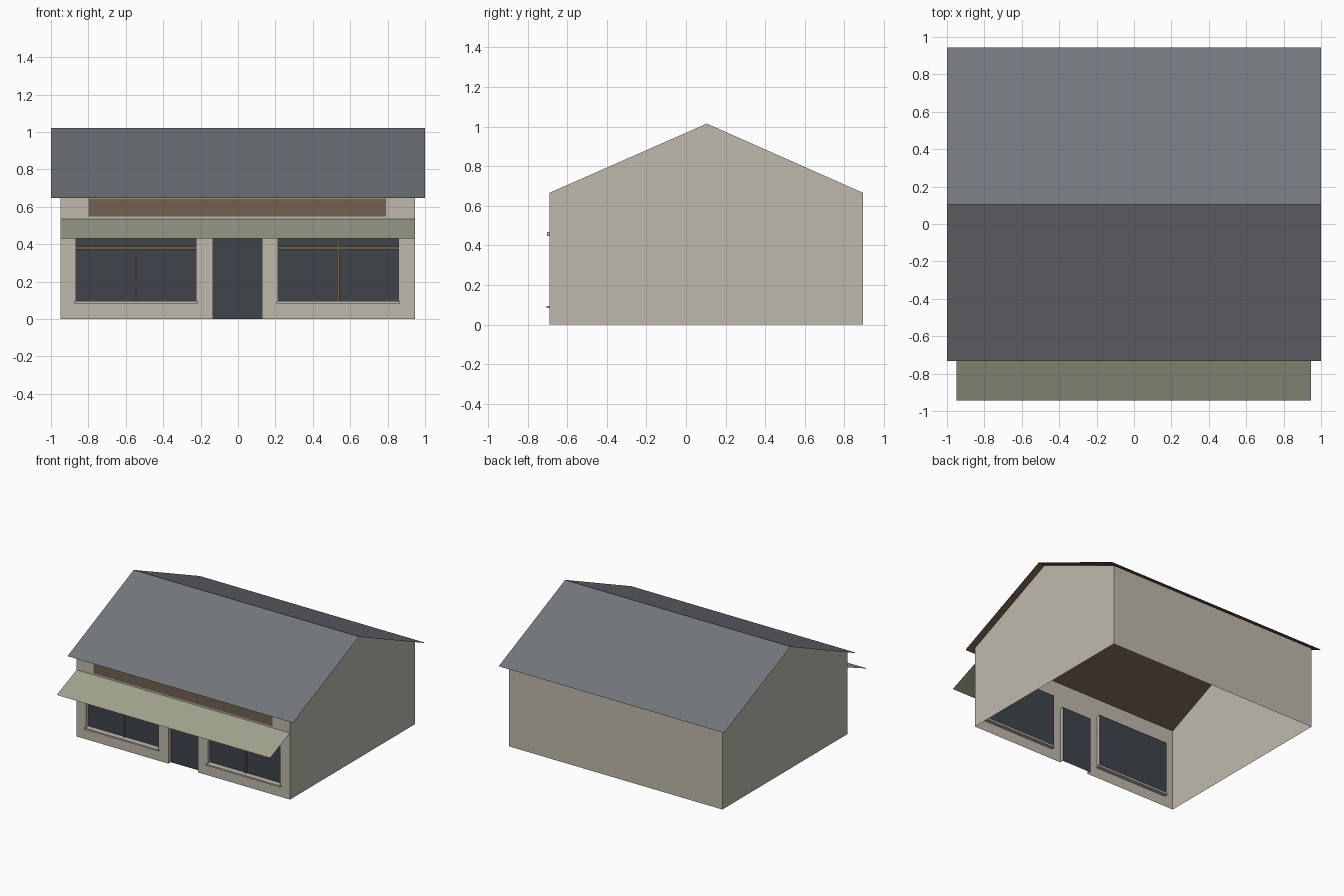
import bpy

if "Cube" in bpy.data.objects:
    bpy.data.objects.remove(bpy.data.objects["Cube"])

XL, XR = -0.95, 0.945            # wall sides
YF, YB = -0.69, 0.895            # wall front and back
EAVE, RIDGE, YR = 0.665, 1.015, 0.105
GLASS_Y = YF + 0.03
WIN = [(-0.865, -0.225), (0.215, 0.857)]
WZ0, WZ1, DZ = 0.095, 0.52, 0.455
DOOR = (-0.135, 0.127)


def mat(name, c):
    m = bpy.data.materials.new(name)
    m.diffuse_color = (*c, 1)
    m.use_nodes = True
    m.node_tree.nodes["Principled BSDF"].inputs["Base Color"].default_value = m.diffuse_color
    return m


WALL = mat("plaster", (0.52, 0.49, 0.42))
ROOF = mat("slate", (0.17, 0.18, 0.20))
WOOD = mat("brown_wood", (0.17, 0.12, 0.08))
GLASS = mat("dark_glass", (0.05, 0.06, 0.07))
CANVAS = mat("olive_canvas", (0.36, 0.36, 0.27))


def mesh(name, verts, faces, m):
    me = bpy.data.meshes.new(name)
    me.from_pydata(verts, [], faces)
    me.validate()
    me.materials.append(m)
    ob = bpy.data.objects.new(name, me)
    bpy.context.collection.objects.link(ob)
    return ob


def box(name, x0, x1, y0, y1, z0, z1, m):
    v = [(x, y, z) for z in (z0, z1) for y in (y0, y1) for x in (x0, x1)]
    f = [(0, 2, 3, 1), (4, 5, 7, 6), (0, 1, 5, 4), (2, 6, 7, 3), (0, 4, 6, 2), (1, 3, 7, 5)]
    return mesh(name, v, f, m)


def panel(name, x0, x1, y, z0, z1, m):
    return mesh(name, [(x0, y, z0), (x1, y, z0), (x1, y, z1), (x0, y, z1)], [(0, 1, 2, 3)], m)


# Side and back walls (open underneath)
def gable(x):
    return [(x, YF, 0), (x, YB, 0), (x, YB, EAVE), (x, YR, RIDGE), (x, YF, EAVE)]


mesh("side_and_back_walls", gable(XL) + gable(XR),
     [(4, 3, 2, 1, 0), (5, 6, 7, 8, 9), (6, 1, 2, 7)], WALL)

# Front wall: grid of cells with the openings left out
openings = [(a, b, WZ0, WZ1) for a, b in WIN] + [(*DOOR, 0, DZ)]
xs = sorted({XL, XR, *DOOR, *WIN[0], *WIN[1]})
zs = [0, WZ0, DZ, WZ1, EAVE]
verts = [(x, YF, z) for z in zs for x in xs]
faces, n = [], len(xs)
for j in range(len(zs) - 1):
    for i in range(n - 1):
        cx, cz = (xs[i] + xs[i + 1]) / 2, (zs[j] + zs[j + 1]) / 2
        if not any(a < cx < b and c < cz < d for a, b, c, d in openings):
            k = j * n + i
            faces.append((k, k + 1, k + n + 1, k + n))
mesh("front_wall", verts, faces, WALL)

# Recesses and glazing behind each opening
for name, (a, b, c, d) in zip(("left_window", "right_window", "door"), openings):
    v = [(x, y, z) for y in (YF, GLASS_Y) for x, z in ((a, c), (b, c), (b, d), (a, d))]
    sides = [(i, i + 4, (i + 1) % 4 + 4, (i + 1) % 4) for i in range(4)]
    if name == "door":
        sides = sides[1:]
    mesh(name + "_reveal", v, sides, WALL)
    panel(name + "_glass", a, b, GLASS_Y, c, d, GLASS)

# Window bars and sills
for side, (a, b) in zip(("left", "right"), WIN):
    mid = (a + b) / 2
    box(side + "_mullion", mid - 0.006, mid + 0.006, GLASS_Y - 0.012, GLASS_Y - 0.001, WZ0, WZ1, WOOD)
    box(side + "_transom", a, b, GLASS_Y - 0.012, GLASS_Y - 0.001, 0.373, 0.387, WOOD)
    box(side + "_sill", a - 0.008, b + 0.008, YF - 0.015, YF + 0.03, 0.083, WZ0, WALL)

# Door lintel under the awning
box("door_lintel", DOOR[0] - 0.01, DOOR[1] + 0.01, YF - 0.012, YF, 0.447, 0.467, WALL)

# Blank fascia board
panel("fascia_board", -0.8, 0.79, YF - 0.003, 0.548, 0.645, WOOD)

# Sloping awning sheet
mesh("awning", [(XL, -0.943, 0.43), (XR, -0.943, 0.43), (XR, YF, 0.535), (XL, YF, 0.535)],
     [(0, 1, 2, 3)], CANVAS)


# Roof sheet and its wooden underside
def roof(name, dz, m, flip):
    prof = [(-0.732, 0.65), (YR, 1.02), (0.945, 0.65)]
    v = [(x, y, z - dz) for x in (-1, 1) for y, z in prof]
    f = [(0, 3, 4, 1), (1, 4, 5, 2)]
    mesh(name, v, [q[::-1] for q in f] if flip else f, m)


roof("roof_sheet", 0, ROOF, False)
roof("roof_underside", 0.003, WOOD, True)
